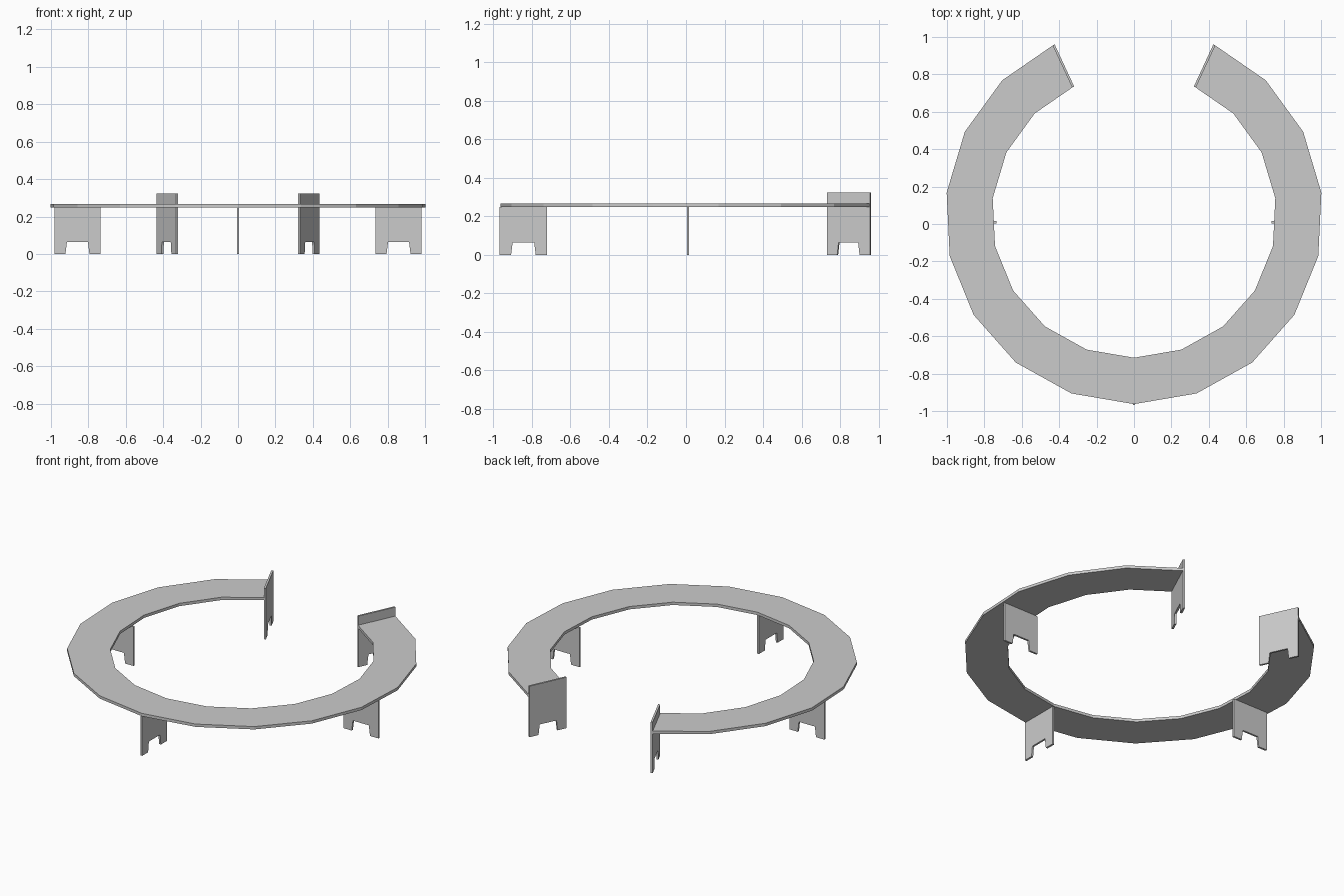
import bpy, bmesh
from math import sin, cos, radians
from mathutils import Matrix, Vector

if "Cube" in bpy.data.objects:
    bpy.data.objects.remove(bpy.data.objects["Cube"])

CY, R_OUT, R_IN = 0.046, 1.009, 0.761   # ring centre and radii
END = radians(155.1)                    # half of the arc, measured from the front
SEGS = 16
Z0, Z1 = 0.248, 0.266


def extrude_outline(name, pts, vec, matrix=Matrix()):
    """Solid made from a closed planar outline pushed along vec."""
    bm = bmesh.new()
    face = bm.faces.new([bm.verts.new(p) for p in pts])
    new = bmesh.ops.extrude_face_region(bm, geom=[face])["geom"]
    bmesh.ops.translate(bm, vec=vec, verts=[g for g in new if isinstance(g, bmesh.types.BMVert)])
    bm.transform(matrix)
    bmesh.ops.recalc_face_normals(bm, faces=bm.faces)
    mesh = bpy.data.meshes.new(name)
    bm.to_mesh(mesh)
    bm.free()
    ob = bpy.data.objects.new(name, mesh)
    bpy.context.collection.objects.link(ob)
    return ob


def arc(r, z):
    angles = [END * (2 * i / SEGS - 1) for i in range(SEGS + 1)]
    return [(r * sin(a), CY - r * cos(a), z) for a in angles]


def panel(name, height, inner, direction, thick):
    """Upright panel with a tapered foot notch, starting at inner and running outward."""
    w, c = 0.247, 0.1235
    outline = [(0, 0), (c - 0.064, 0), (c - 0.056, 0.065), (c + 0.056, 0.065),
               (c + 0.064, 0), (w, 0), (w, height), (0, height)]
    d = Vector(direction).normalized()
    n = Vector((0, 0, 1)).cross(d)
    m = Matrix((d, n, (0, 0, 1))).transposed().to_4x4()
    m.translation = Vector(inner)
    return extrude_outline(name, [(x, 0, z) for x, z in outline], (0, thick, 0), m)


# open ring counter top
extrude_outline("ring_top", arc(R_OUT, Z0) + arc(R_IN, Z0)[::-1], (0, 0, Z1 - Z0))

# supporting legs
T = 0.012
panel("front_leg", Z0, (-T / 2, -0.721, 0), (0, -1, 0), T)
panel("right_leg", Z0, (0.735, 0.004, 0), (1, 0, 0), T)
panel("left_leg", Z0, (-0.735, 0.004 + T, 0), (-1, 0, 0), T)

# taller panels closing the two ends of the ring
for side, s in (("right", 1), ("left", -1)):
    d = (s * sin(END), -cos(END), 0)
    inner = (d[0] * R_IN, CY + d[1] * R_IN, 0)
    panel(side + "_end_panel", 0.323, inner, d, -s * T)
